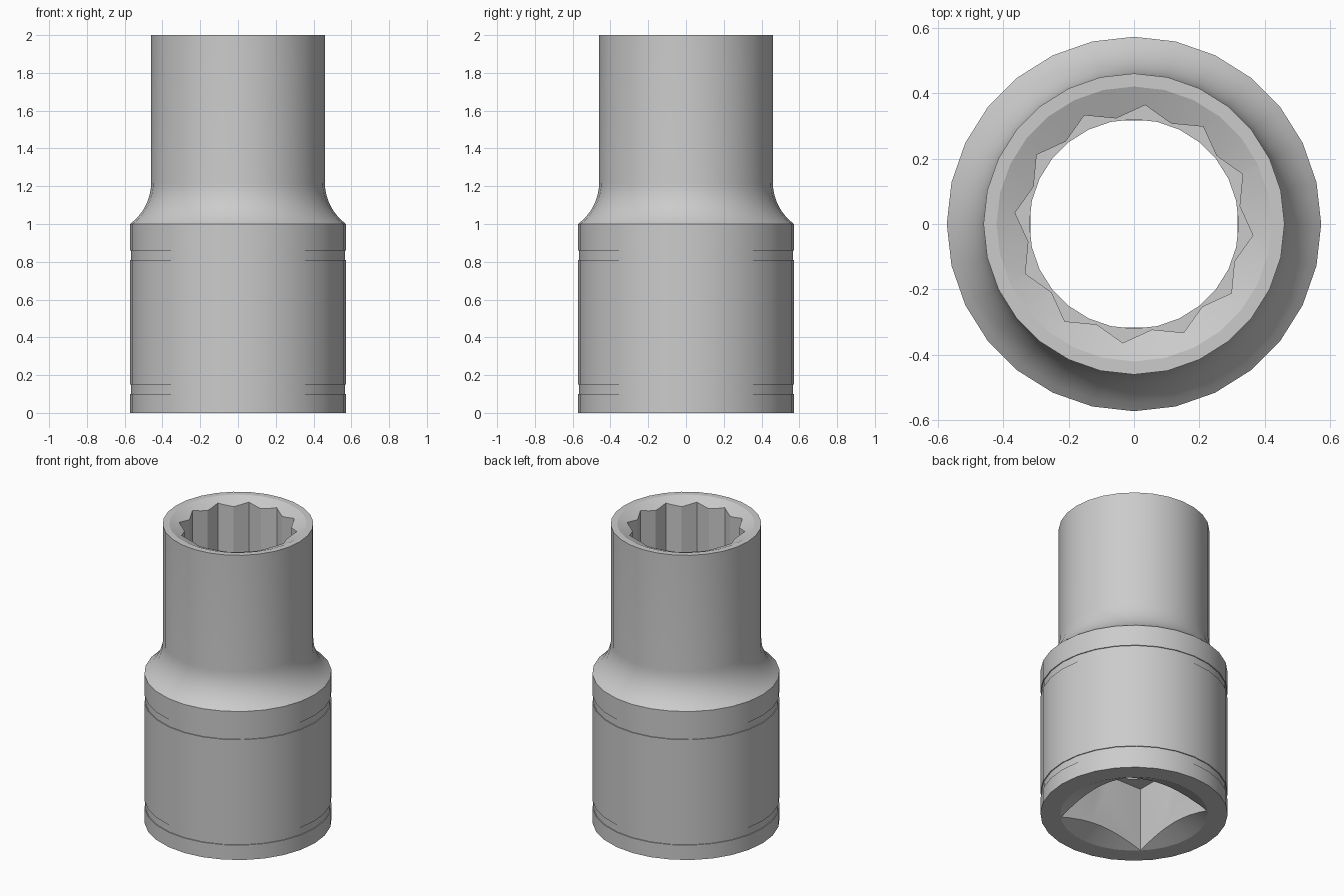
import bpy
import bmesh
from math import radians, sin, cos, asin, pi

cube = bpy.data.objects.get("Cube")
if cube:
    bpy.data.objects.remove(cube, do_unlink=True)

SIDES = 28
BASE_R, NECK_R = 0.572, 0.46
SHOULDER_Z, COVE_TOP, HEIGHT = 1.0, 1.22, 2.0
CHAMFER = 0.42          # rise per unit of radius on both lead-ins


def finish(name, bm):
    bmesh.ops.recalc_face_normals(bm, faces=bm.faces)
    mesh = bpy.data.meshes.new(name)
    bm.to_mesh(mesh)
    bm.free()
    ob = bpy.data.objects.new(name, mesh)
    bpy.context.collection.objects.link(ob)
    return ob


def stack(name, rings):
    """Closed solid skinned through rings of equal point count."""
    bm = bmesh.new()
    loops = [[bm.verts.new(p) for p in ring] for ring in rings]
    for a, b in zip(loops, loops[1:]):
        for i in range(len(a)):
            j = (i + 1) % len(a)
            bm.faces.new((a[i], a[j], b[j], b[i]))
    bm.faces.new(loops[0][::-1])
    bm.faces.new(loops[-1])
    return finish(name, bm)


def circle(r, z, n=SIDES):
    return [(r * cos(2 * pi * i / n), r * sin(2 * pi * i / n), z) for i in range(n)]


def lathe(name, profile):
    return stack(name, [circle(r, z) for r, z in profile])


def prism(name, outline, z0, z1):
    return stack(name, [[(x, y, z) for x, y in outline] for z in (z0, z1)])


# Turned outer body: base with two shallow grooves, coved shoulder, neck
profile = [(BASE_R, 0)]
groove_r = BASE_R - 0.006
for low, high in ((0.10, 0.15), (0.81, 0.86)):
    profile += [(BASE_R, low), (groove_r, low), (groove_r, high), (BASE_R, high)]
profile.append((BASE_R, SHOULDER_Z))
drop, step = COVE_TOP - SHOULDER_Z, BASE_R - NECK_R
cove_r = (drop ** 2 + step ** 2) / (2 * step)
sweep = asin(drop / cove_r)
for i in range(7, -1, -1):
    a = sweep * i / 8
    profile.append((NECK_R + cove_r * (1 - cos(a)), COVE_TOP - cove_r * sin(a)))
profile.append((NECK_R, HEIGHT))
body = lathe("socket_body", profile)

# Twelve-point bore: two overlapping hexagons
point_r = 0.365
valley_r = point_r * cos(pi / 6) / cos(pi / 12)
star = []
for i in range(24):
    a = radians(84.6) + i * pi / 12
    r = valley_r if i % 2 else point_r
    star.append((r * cos(a), r * sin(a)))

# Square drive hole
h = 0.316
square = [(-h, -h), (h, -h), (h, h), (-h, h)]


# Conical lead-in, extended past the end face
def lead_in(name, r, z, outward):
    return lathe(name, [(r - 0.16, z - outward * 0.16 * CHAMFER),
                        (r + 0.1, z + outward * 0.1 * CHAMFER)])


cutters = [
    lathe("through_bore", [(0.32, 0.3), (0.32, 1.5)]),
    prism("twelve_point_bore", star, 1.0, 2.1),
    prism("square_drive_hole", square, -0.1, 0.43),
    lead_in("top_lead_in", 0.42, HEIGHT, 1),
    lead_in("bottom_lead_in", 0.45, 0, -1),
]

bpy.ops.object.select_all(action='DESELECT')
bpy.context.view_layer.objects.active = body
body.select_set(True)
for cutter in cutters:
    cutter.hide_render = True
    mod = body.modifiers.new(cutter.name, 'BOOLEAN')
    mod.operation = 'DIFFERENCE'
    mod.solver = 'EXACT'
    mod.object = cutter
    bpy.ops.object.modifier_apply(modifier=mod.name)
    bpy.data.objects.remove(cutter, do_unlink=True)

bpy.ops.object.shade_smooth_by_angle(angle=radians(20))
